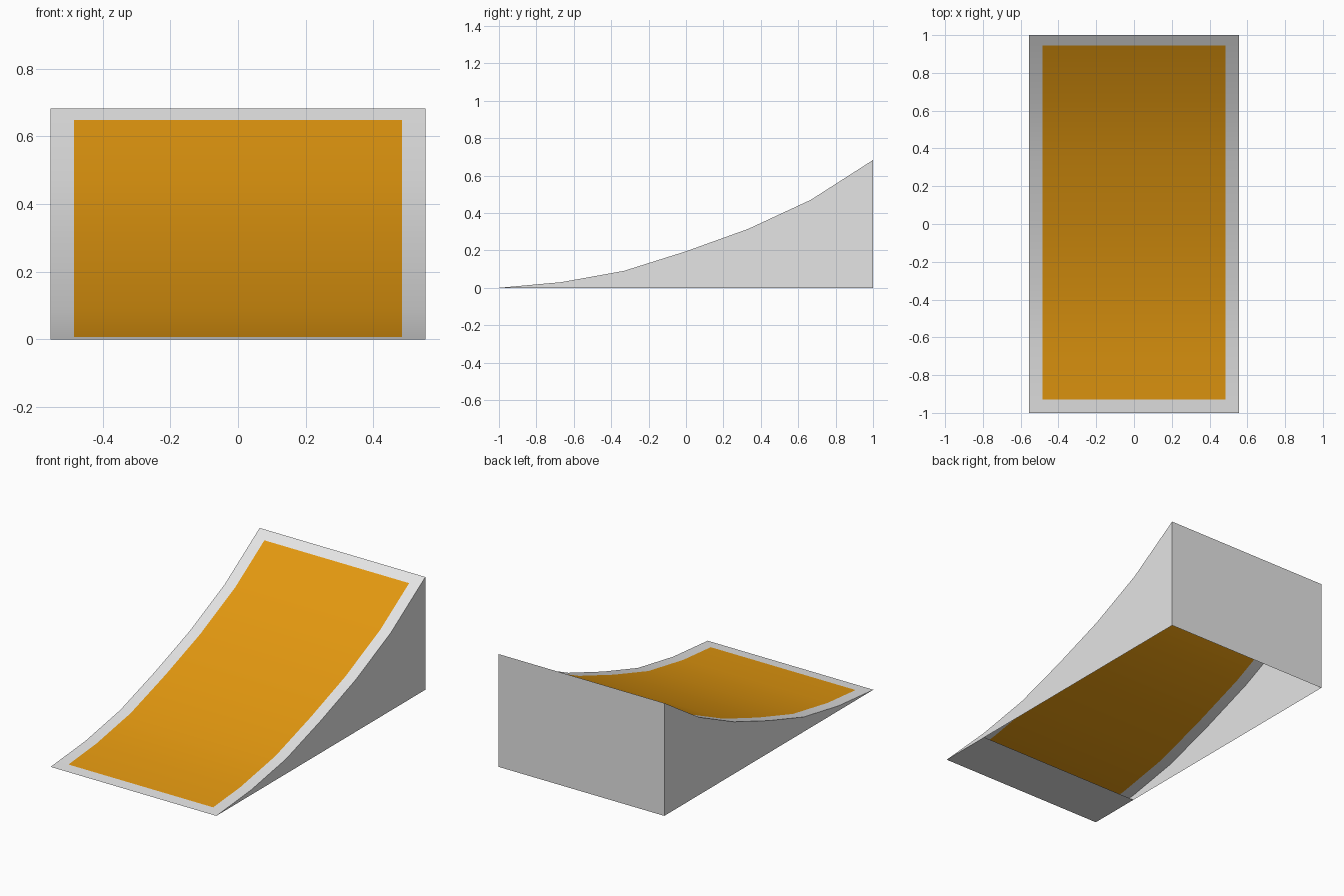
import bpy
import bmesh

cube = bpy.data.objects.get("Cube")
if cube:
    bpy.data.objects.remove(cube, do_unlink=True)

HALF_W = 0.555
PROFILE = [(-1, 0), (-0.667, 0.03), (-0.333, 0.09), (0, 0.195),
           (0.333, 0.315), (0.667, 0.47), (1, 0.683)]
FOOT_Y = PROFILE[1][0]
TOP_Z = PROFILE[-1][1]
# Limits of the painted panel on the deck
PANEL_X, PANEL_FRONT, PANEL_BACK = 0.485, -0.93, 0.945


def material(name, colour):
    mat = bpy.data.materials.new(name)
    mat.use_nodes = True
    mat.diffuse_color = colour
    mat.node_tree.nodes["Principled BSDF"].inputs["Base Color"].default_value = colour
    return mat


grey = material("light grey", (0.78, 0.78, 0.78, 1))
orange = material("orange", (0.77, 0.315, 0.005, 1))


def add_object(name, bm, *mats):
    mesh = bpy.data.meshes.new(name)
    bm.to_mesh(mesh)
    bm.free()
    for mat in mats:
        mesh.materials.append(mat)
    obj = bpy.data.objects.new(name, mesh)
    bpy.context.collection.objects.link(obj)
    return obj


def add_sheet(name, points):
    bm = bmesh.new()
    bm.faces.new([bm.verts.new(p) for p in points])
    return add_object(name, bm, grey)


# Curved deck, cut along the border of the painted panel
bm = bmesh.new()
rows = [[bm.verts.new((x, y, z)) for x in (-HALF_W, HALF_W)] for y, z in PROFILE]
for a, b in zip(rows, rows[1:]):
    bm.faces.new((a[0], a[1], b[1], b[0]))
cuts = [((-PANEL_X, 0, 0), (1, 0, 0)), ((PANEL_X, 0, 0), (1, 0, 0)),
        ((0, PANEL_FRONT, 0), (0, 1, 0)), ((0, PANEL_BACK, 0), (0, 1, 0))]
for point, normal in cuts:
    bmesh.ops.bisect_plane(bm, geom=bm.verts[:] + bm.edges[:] + bm.faces[:],
                           plane_co=point, plane_no=normal)
for face in bm.faces:
    c = face.calc_center_median()
    inside = abs(c.x) < PANEL_X and PANEL_FRONT < c.y < PANEL_BACK
    face.material_index = 1 if inside else 0
deck = add_object("ramp_deck", bm, grey, orange)
bpy.ops.object.select_all(action="DESELECT")
deck.select_set(True)
bpy.context.view_layer.objects.active = deck
bpy.ops.object.shade_smooth_by_angle()

# Side walls under the curve
outline = [(1, 0)] + PROFILE[::-1]
for name, side in (("left_side", 1), ("right_side", -1)):
    points = [(side * HALF_W, y, z) for y, z in outline]
    add_sheet(name, points if side > 0 else points[::-1])

# Back panel
add_sheet("back_panel", [(HALF_W, 1, 0), (-HALF_W, 1, 0),
                         (-HALF_W, 1, TOP_Z), (HALF_W, 1, TOP_Z)])

# Flat foot under the front lip; the rest of the underside is open
add_sheet("front_foot", [(-HALF_W, -1, 0), (-HALF_W, FOOT_Y, 0),
                         (HALF_W, FOOT_Y, 0), (HALF_W, -1, 0)])
